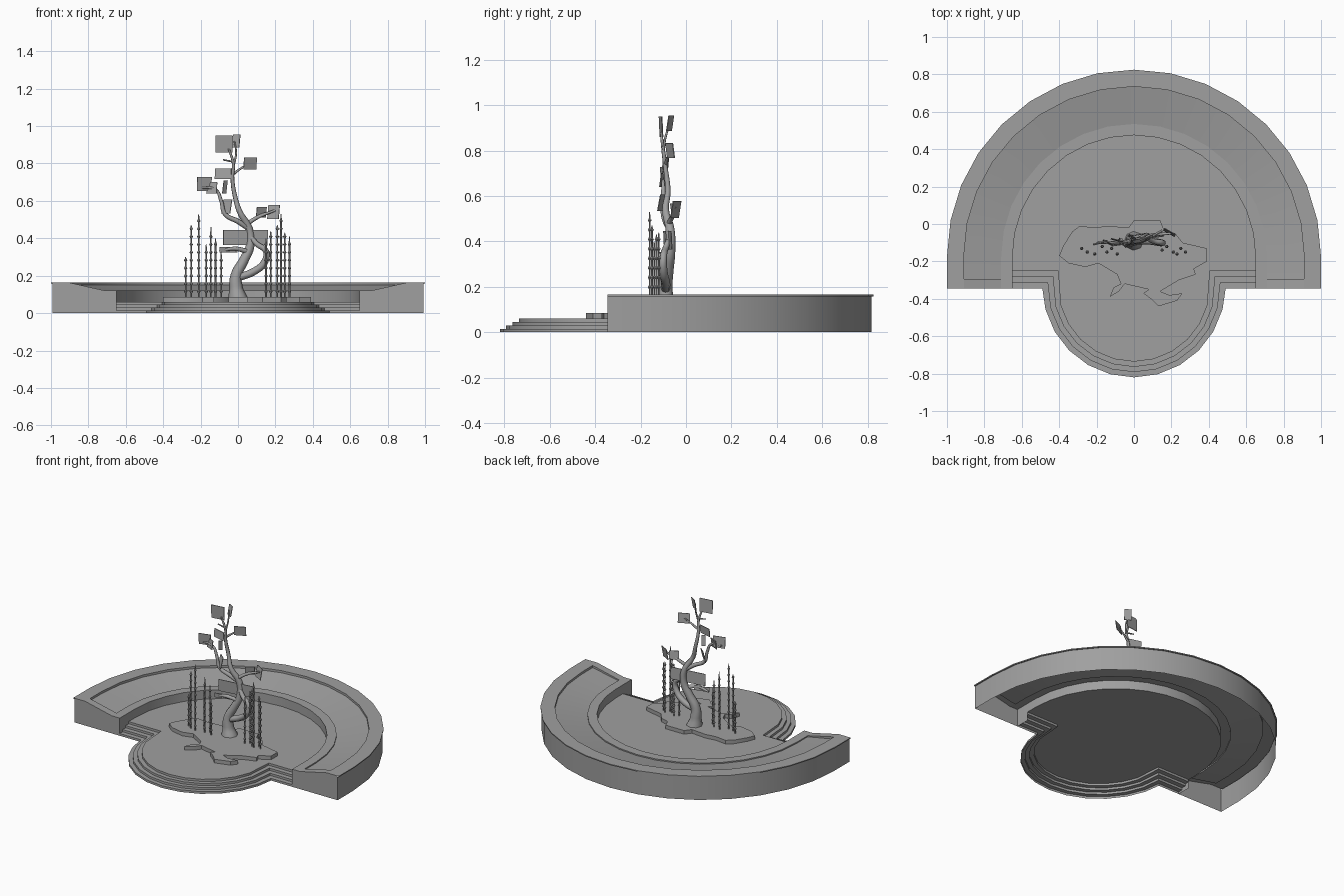
import bpy, bmesh, math
from mathutils import Vector, Matrix

old = bpy.data.objects.get("Cube")
if old:
    bpy.data.objects.remove(old)

grey = bpy.data.materials.new("stone grey")
grey.use_nodes = True
tone = (0.35, 0.35, 0.35, 1)
grey.diffuse_color = tone
grey.node_tree.nodes["Principled BSDF"].inputs["Base Color"].default_value = tone

RING_Y, STEP_Y, FLOOR, END = -0.175, -0.33, 0.06, -0.345
PLATE_TOP = 0.085


def smooth(ob):
    bpy.ops.object.select_all(action='DESELECT')
    ob.select_set(True)
    bpy.context.view_layer.objects.active = ob
    bpy.ops.object.shade_smooth_by_angle(angle=math.radians(30))


def finish(bm, name, closed=False):
    """Weld, orient upwards (or outwards when closed) and link a mesh."""
    bmesh.ops.remove_doubles(bm, verts=bm.verts, dist=0.0005)
    bmesh.ops.recalc_face_normals(bm, faces=bm.faces)
    if not closed and sum(f.normal.z * f.calc_area() for f in bm.faces) < 0:
        bmesh.ops.reverse_faces(bm, faces=bm.faces)
    me = bpy.data.meshes.new(name)
    bm.to_mesh(me)
    bm.free()
    ob = bpy.data.objects.new(name, me)
    bpy.context.collection.objects.link(ob)
    me.materials.append(grey)
    smooth(ob)
    return ob


def face(bm, points):
    return bm.faces.new([bm.verts.new(p) for p in points])


def loft(bm, rows):
    for a, b in zip(rows, rows[1:]):
        for i in range(len(a) - 1):
            face(bm, (a[i], a[i + 1], b[i + 1], b[i]))


def arch(r, z, end=END):
    """Half ring, open to the front, with short straight legs."""
    arc = [(r * math.cos(i * math.pi / 16), RING_Y + r * math.sin(i * math.pi / 16), z)
           for i in range(17)]
    return [(r, end, z)] + arc + [(-r, end, z)]


# Curved terrace: wall with a lip, sunken sloping bed and inner rim
bm = bmesh.new()
INNER = END + 0.05
loft(bm, [arch(0.992, 0), arch(0.992, 0.158), arch(1, 0.158), arch(1, 0.165),
          arch(0.91, 0.165)])
loft(bm, [arch(0.91, 0.165, INNER), arch(0.91, 0.15, INNER), arch(0.71, 0.112, INNER),
          arch(0.71, 0.12, INNER)])
loft(bm, [arch(0.71, 0.12), arch(0.65, 0.12), arch(0.65, FLOOR)])
for s in (-1, 1):
    # end wall, its sloping lip, and the low cheek beside the steps
    face(bm, [(s * x, END, z) for x, z in
              ((0.992, 0), (0.992, 0.165), (0.91, 0.165), (0.71, 0.12), (0.65, 0.12), (0.65, 0))])
    face(bm, [(s * 0.91, END, 0.165), (s * 0.71, END, 0.12),
              (s * 0.71, INNER, 0.12), (s * 0.91, INNER, 0.165)])
    face(bm, [(s * 0.91, INNER, 0.165), (s * 0.71, INNER, 0.12),
              (s * 0.71, INNER, 0.112), (s * 0.91, INNER, 0.15)])
    face(bm, [(s * 0.65, END, 0), (s * 0.65, -0.25, 0),
              (s * 0.65, -0.25, FLOOR), (s * 0.65, END, FLOOR)])
finish(bm, "curved_terrace")


# Round front steps, hollow below, running into the floor
def step_line(k, z):
    r, y = 0.49 - 0.028 * k, END + 0.032 * k
    arc = [(-r * math.cos(i * math.pi / 12), STEP_Y - r * math.sin(i * math.pi / 12), z)
           for i in range(13)]
    return [(-0.65, y, z), (-r, y, z)] + arc[1:-1] + [(r, y, z), (0.65, y, z)]


bm = bmesh.new()
rows = []
for k in range(4):
    rows += [step_line(k, FLOOR * k / 4), step_line(k, FLOOR * (k + 1) / 4)]
loft(bm, rows)
finish(bm, "front_steps")

bm = bmesh.new()
face(bm, step_line(3, FLOOR) + arch(0.65, FLOOR)[1:-1])
finish(bm, "floor")

# Raised plate with an irregular coast outline (hundredths of a unit)
coast = [(-40, -17), (-38, -12), (-33, -4), (-29, -1), (-21, -2), (-14, -1), (-3, -2), (0, 2),
         (14, 2), (16, -3), (22, -5), (26, -10), (39, -13), (39, -20), (32, -24), (33, -27),
         (24, -30), (14, -36), (19, -38), (26, -37), (23, -41), (13, -44), (9, -40), (5, -37),
         (8, -35), (-5, -32), (-8, -36), (-13, -39), (-11, -34), (-7, -32), (-9, -27),
         (-19, -21), (-26, -23), (-35, -21)]
bm = bmesh.new()
base = face(bm, [(x / 100, y / 100, FLOOR) for x, y in coast])
grown = bmesh.ops.extrude_face_region(bm, geom=[base])["geom"]
bmesh.ops.translate(bm, vec=(0, 0, PLATE_TOP - FLOOR),
                    verts=[v for v in grown if isinstance(v, bmesh.types.BMVert)])
finish(bm, "ground_plate", True)


# Twisted tree made of tapering tubes: points are x, y, z, radius
def branch(name, pts):
    cu = bpy.data.curves.new(name, 'CURVE')
    cu.dimensions = '3D'
    cu.bevel_depth = 1
    cu.bevel_resolution = 2
    cu.use_fill_caps = True
    sp = cu.splines.new('BEZIER')
    sp.resolution_u = 5
    sp.bezier_points.add(len(pts) - 1)
    for p, (x, y, z, r) in zip(sp.bezier_points, pts):
        p.co, p.radius = (x, y, z), r
        p.handle_left_type = p.handle_right_type = 'AUTO'
    ob = bpy.data.objects.new(name, cu)
    bpy.context.collection.objects.link(ob)
    cu.materials.append(grey)
    bpy.ops.object.select_all(action='DESELECT')
    ob.select_set(True)
    bpy.context.view_layer.objects.active = ob
    bpy.ops.object.convert(target='MESH')


branch("trunk", [(0, -.09, .07, .055), (-.01, -.09, .13, .037), (-.01, -.09, .2, .03),
                 (.03, -.08, .28, .026), (.065, -.07, .36, .023), (.06, -.07, .45, .02),
                 (.01, -.09, .54, .015), (-.015, -.08, .62, .012), (-.03, -.09, .72, .01),
                 (-.025, -.1, .8, .008), (-.05, -.11, .88, .005)])
branch("loop_branch", [(0, -.09, .19, .02), (.08, -.09, .22, .02), (.14, -.1, .27, .019),
                       (.15, -.1, .33, .016), (.1, -.09, .37, .014), (.06, -.07, .42, .012)])
branch("left_branch", [(.06, -.07, .45, .014), (0, -.09, .49, .014), (-.07, -.1, .53, .012),
                       (-.09, -.1, .6, .01), (-.12, -.1, .66, .008), (-.2, -.1, .67, .005)])
branch("right_branch", [(.04, -.08, .47, .012), (.1, -.06, .51, .01), (.2, -.05, .55, .006)])
branch("upper_branch", [(-.03, -.09, .74, .008), (.01, -.08, .77, .006), (.06, -.07, .8, .004)])
branch("low_branch", [(.05, -.08, .33, .014), (-.02, -.1, .345, .011), (-.1, -.1, .33, .006)])
branch("top_twig", [(-.02, -.1, .8, .006), (-.01, -.09, .86, .005), (-.02, -.07, .92, .004)])
branch("side_twig", [(-.03, -.1, .81, .005), (-.08, -.1, .82, .004)])


# Square leaf plates: x, y, z, width, height, yaw in degrees
leaves = [(-.075, -.11, .905, .09, .09, 8), (-.01, -.07, .92, .045, .07, -30),
          (.065, -.07, .8, .075, .065, 25), (-.08, -.09, .745, .09, .055, -15),
          (-.18, -.1, .69, .08, .075, 15), (-.14, -.1, .67, .06, .06, -25),
          (-.07, -.09, .675, .025, .07, 35), (-.06, -.1, .57, .06, .075, -40),
          (.04, -.08, .405, .24, .08, 8), (.125, -.05, .54, .06, .055, 30),
          (.19, -.045, .54, .07, .075, -30), (-.05, -.1, .338, .1, .03, 15)]
bm = bmesh.new()
for x, y, z, w, h, yaw in leaves:
    m = (Matrix.Translation((x, y, z)) @ Matrix.Rotation(math.radians(yaw), 4, 'Z')
         @ Matrix.Rotation(math.radians(yaw / 3), 4, 'X') @ Matrix.Diagonal((w, 0.004, h, 1)))
    bmesh.ops.create_cube(bm, size=1, matrix=m)
finish(bm, "leaf_plates", True)

# Beaded stalks on both sides of the tree: x, y, top height
stalks = [(-.28, -.13, .29), (-.25, -.15, .46), (-.21, -.16, .52), (-.17, -.12, .36),
          (-.145, -.15, .45), (-.12, -.13, .39), (-.09, -.16, .32), (.15, -.14, .39),
          (.175, -.12, .43), (.21, -.15, .46), (.23, -.16, .52), (.25, -.13, .42),
          (.275, -.15, .4)]
bm = bmesh.new()
for x, y, top in stalks:
    profile = [(0.0045, PLATE_TOP)]
    z = PLATE_TOP + 0.03
    while z < top:
        profile += [(0.0045, z - 0.008), (0.0095, z), (0.0045, z + 0.008)]
        z += 0.042
    profile.append((0.002, top + 0.01))
    loft(bm, [[(x + r * math.cos(i * math.pi / 3), y + r * math.sin(i * math.pi / 3), h)
               for i in range(7)] for r, h in profile])
finish(bm, "beaded_stalks", True)
